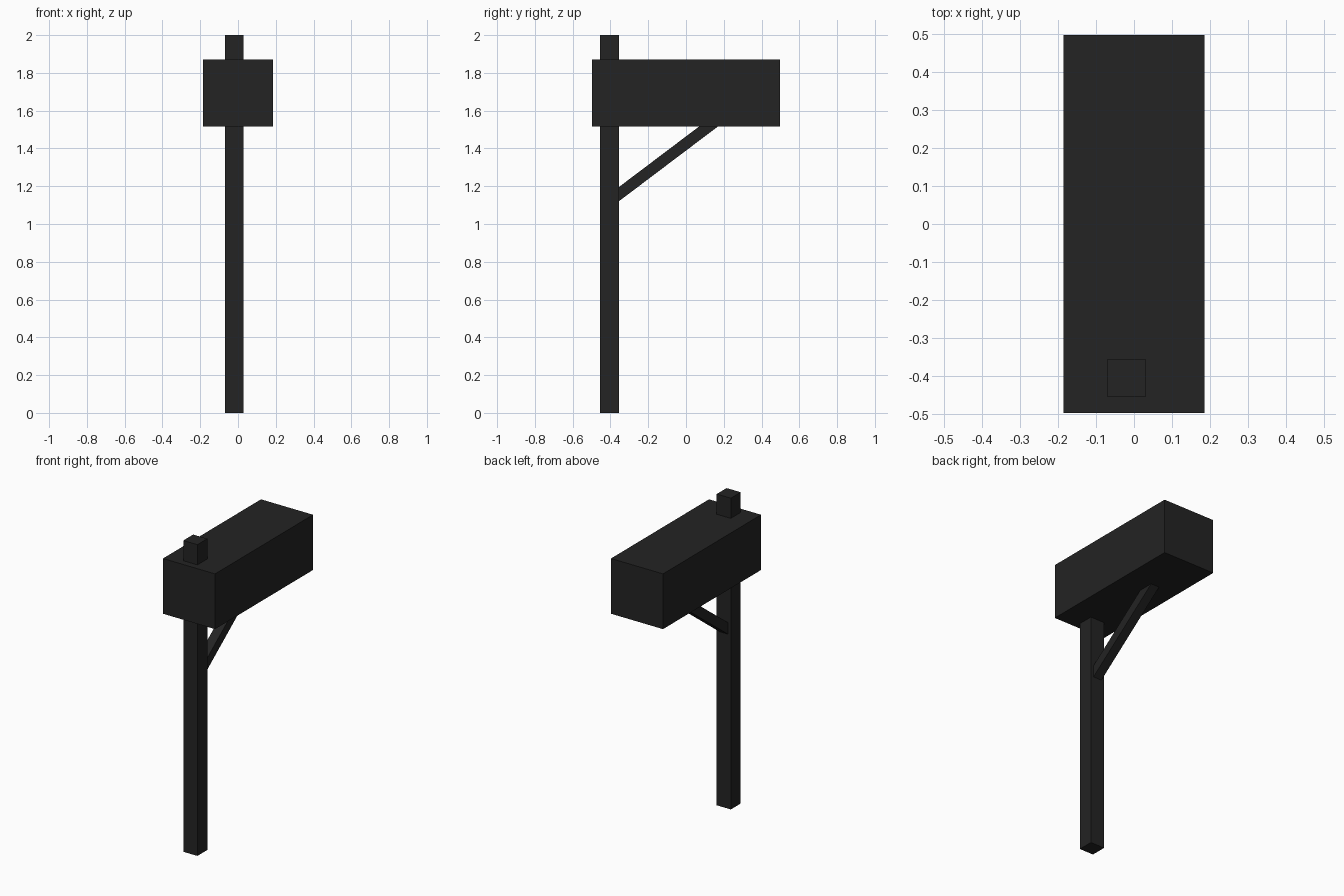
import bpy, math
from mathutils import Vector

if "Cube" in bpy.data.objects:
    bpy.data.objects.remove(bpy.data.objects["Cube"])

# Single dark colour
dark = bpy.data.materials.new("charcoal black")
dark.diffuse_color = (0.017, 0.017, 0.017, 1)
dark.use_nodes = True
dark.node_tree.nodes["Principled BSDF"].inputs["Base Color"].default_value = dark.diffuse_color


def box(name, center, size, tilt=0.0):
    """Box with the given centre and size, optionally tilted about x."""
    bpy.ops.mesh.primitive_cube_add(size=1, location=center)
    ob = bpy.context.object
    ob.name = name
    ob.scale = size
    ob.rotation_euler.x = tilt
    ob.data.materials.append(dark)
    return ob


POST_X = -0.02

# Upright post, passing through the box and showing above it
box("post", (POST_X, -0.405, 1.0), (0.10, 0.10, 2.0))

# Long rectangular box
box("mail_box", (0, 0, 1.6925), (0.37, 0.995, 0.355))

# Diagonal brace from the post up to the underside of the box
low, high = Vector((POST_X, -0.395, 1.128)), Vector((POST_X, 0.16, 1.547))
span = high - low
box("diagonal_brace", (low + high) / 2, (0.06, span.length, 0.06),
    math.atan2(span.z, span.y))
